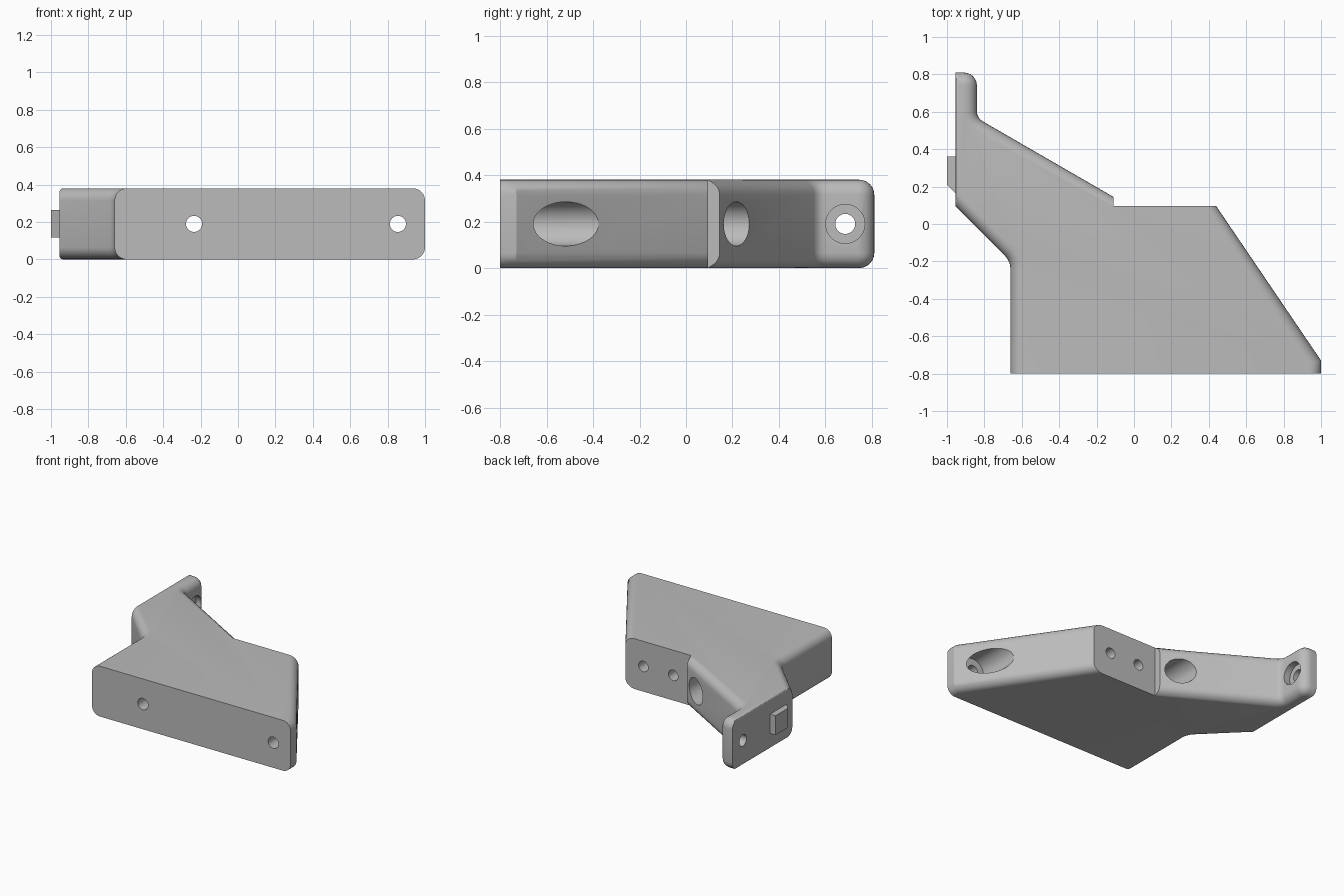
import bpy, bmesh, math
from mathutils import Vector, Matrix

if "Cube" in bpy.data.objects:
    bpy.data.objects.remove(bpy.data.objects["Cube"])

H = 0.38      # plate thickness
R = 0.065     # main edge fillet
S = 0.02      # small edge fillet

grey = bpy.data.materials.new("matte grey")
grey.diffuse_color = (0.50, 0.50, 0.50, 1)
grey.use_nodes = True
grey.node_tree.nodes["Principled BSDF"].inputs["Base Color"].default_value = grey.diffuse_color

# Plan corners, counter-clockwise: x, y, corner radius, fillet of the side that follows
CORNERS = [
    (-0.66, -0.80, 0, 0),
    (1.00, -0.80, 0, R),
    (1.00, -0.73, 0, R),
    (0.44, 0.095, 0, 0),
    (-0.11, 0.095, 0, 0),
    (-0.11, 0.145, 0, R),
    (-0.84, 0.567, 0.06, R),
    (-0.84, 0.81, 0.07, R),
    (-0.955, 0.81, 0, S),
    (-0.955, 0.095, 0, R),
    (-0.66, -0.20, 0.10, R),
]
STEP_CORNER = Vector((-0.11, 0.145))


def rounded_plan():
    """Return [(point, fillet of the following side)] with the corner arcs added."""
    out = []
    n = len(CORNERS)
    for i, (x, y, rad, fil) in enumerate(CORNERS):
        p = Vector((x, y))
        if not rad:
            out.append((p, fil))
            continue
        a = (Vector(CORNERS[i - 1][:2]) - p).normalized()
        b = (Vector(CORNERS[(i + 1) % n][:2]) - p).normalized()
        half = a.angle(b) / 2
        centre = p + (a + b).normalized() * rad / math.sin(half)
        start = p + a * rad / math.tan(half) - centre
        cross = a.x * b.y - a.y * b.x
        turn = (math.pi - 2 * half) * (-1 if cross > 0 else 1)
        steps = max(3, round(abs(turn) / math.radians(15)))
        for k in range(steps + 1):
            out.append((centre + Matrix.Rotation(turn * k / steps, 2) @ start, fil))
    return out


def inset(plan, depth):
    """Move every side inward by its own fillet amount at a depth below the face."""
    lines = []
    for i, (p, fil) in enumerate(plan):
        d = (plan[(i + 1) % len(plan)][0] - p).normalized()
        off = fil - math.sqrt(max(0, fil**2 - (fil - depth)**2)) if depth < fil else 0
        lines.append((p + Vector((-d.y, d.x)) * off, d))
    pts = []
    for i in range(len(lines)):
        (p, d), (q, e) = lines[i - 1], lines[i]
        t = ((q.x - p.x) * e.y - (q.y - p.y) * e.x) / (d.x * e.y - d.y * e.x)
        v = p + d * t
        if (plan[i][0] - STEP_CORNER).length < 1e-4:
            v.y = max(v.y, 0.0965)      # step never drops below the rear face
        pts.append(v)
    return pts


def finish(bm, name):
    bmesh.ops.recalc_face_normals(bm, faces=bm.faces)
    me = bpy.data.meshes.new(name)
    bm.to_mesh(me)
    bm.free()
    ob = bpy.data.objects.new(name, me)
    bpy.context.collection.objects.link(ob)
    me.materials.append(grey)
    return ob


def bracket_body():
    plan = rounded_plan()
    depths = [R * (1 - math.sin(math.radians(15 * k))) for k in range(7)]
    levels = [(d, d) for d in reversed(depths)] + [(H - d, d) for d in depths]
    bm = bmesh.new()
    rings = [[bm.verts.new((v.x, v.y, z)) for v in inset(plan, d)] for z, d in levels]
    n = len(plan)
    for lo, hi in zip(rings, rings[1:]):
        for i in range(n):
            j = (i + 1) % n
            bm.faces.new((lo[i], lo[j], hi[j], hi[i]))
    bm.faces.new(rings[0][::-1])
    bm.faces.new(rings[-1])
    return finish(bm, "bracket_body")


def drill(body, axis, centre, rad, a, b):
    """Cut a round hole along an axis from a to b; centre gives the other coordinate."""
    mid = (a + b) / 2
    if axis == 'Y':
        loc, rot = (centre, mid, H / 2), Matrix.Rotation(math.pi / 2, 4, 'X')
    else:
        loc, rot = (mid, centre, H / 2), Matrix.Rotation(math.pi / 2, 4, 'Y')
    bm = bmesh.new()
    bmesh.ops.create_cone(bm, cap_ends=True, segments=40, radius1=rad, radius2=rad,
                          depth=abs(b - a), matrix=Matrix.Translation(loc) @ rot)
    cutter = finish(bm, "hole_cutter")
    cutter.hide_render = True
    mod = body.modifiers.new("hole", 'BOOLEAN')
    mod.operation, mod.solver, mod.object = 'DIFFERENCE', 'EXACT', cutter
    bpy.context.view_layer.objects.active = body
    bpy.ops.object.modifier_apply(modifier=mod.name)
    bpy.data.objects.remove(cutter)


body = bracket_body()

# Front screw holes with wide access bores entering from the sloped sides
for x in (-0.235, 0.855):
    drill(body, 'Y', x, 0.095, -0.70, 0.60)
    drill(body, 'Y', x, 0.043, -0.90, -0.65)

# Blind holes in the rear face
for x in (0.04, 0.29):
    drill(body, 'Y', x, 0.04, -0.20, 0.20)

# Ear hole with a shallow counterbore on the inner side
drill(body, 'X', 0.685, 0.084, -0.89, -0.70)
drill(body, 'X', 0.685, 0.043, -1.10, -0.85)

# Locating boss on the left face, with one sloped end
bm = bmesh.new()
outline = [(-0.94, 0.15), (-0.94, 0.36), (-1.0, 0.36), (-1.0, 0.21)]
low, high = [[bm.verts.new((x, y, z)) for x, y in outline] for z in (0.118, 0.264)]
bm.faces.new(low)
bm.faces.new(high)
for i in range(4):
    j = (i + 1) % 4
    bm.faces.new((low[i], low[j], high[j], high[i]))
finish(bm, "locating_boss")

# Smooth fillets and bores, sharp corners kept
bpy.ops.object.select_all(action='DESELECT')
body.select_set(True)
bpy.context.view_layer.objects.active = body
bpy.ops.object.shade_smooth_by_angle(angle=math.radians(28))
